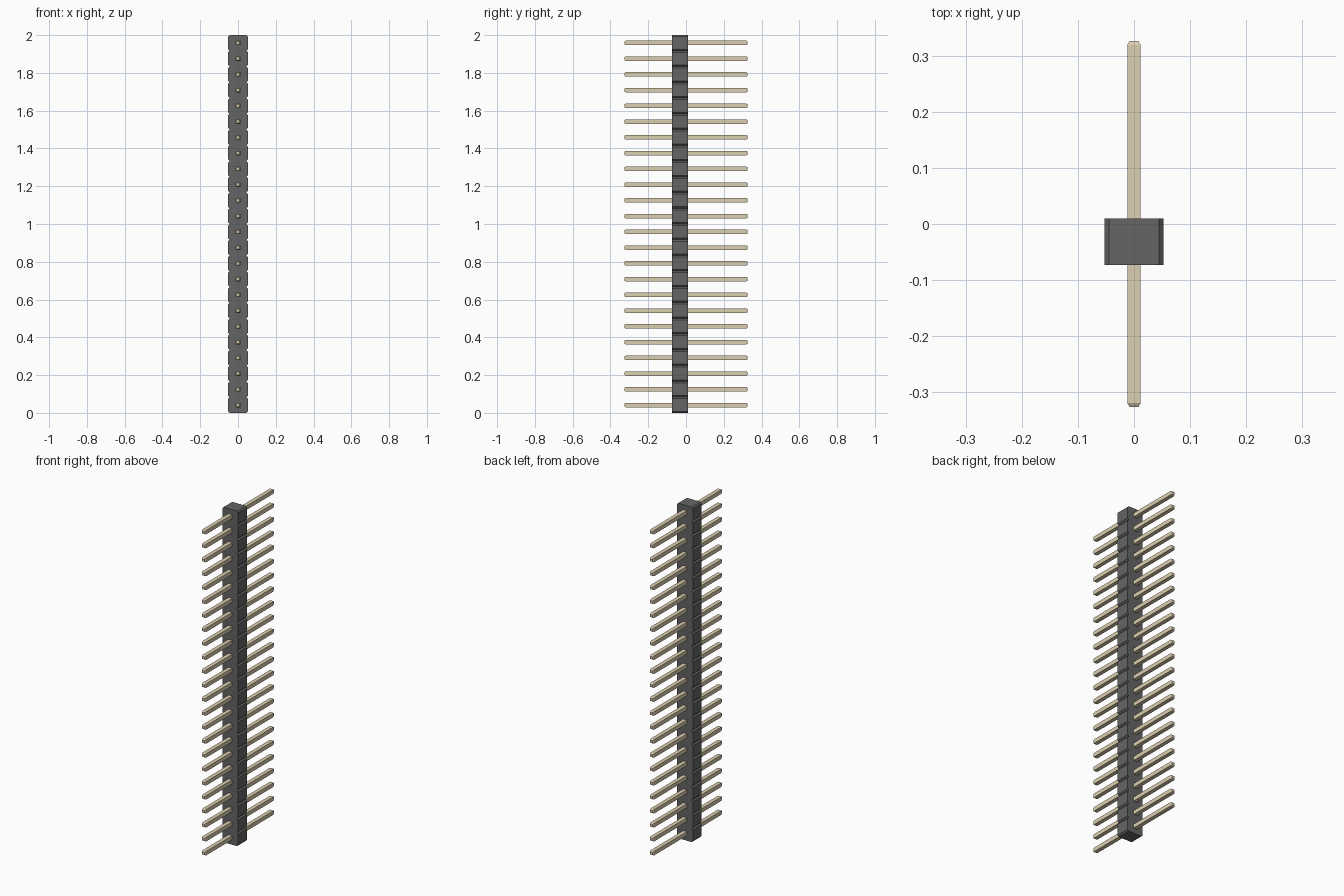
import bpy, bmesh

if "Cube" in bpy.data.objects:
    bpy.data.objects.remove(bpy.data.objects["Cube"])

COUNT = 24
PITCH = 2.0 / COUNT


def material(name, color):
    mat = bpy.data.materials.new(name)
    mat.diffuse_color = color
    mat.use_nodes = True
    mat.node_tree.nodes["Principled BSDF"].inputs["Base Color"].default_value = mat.diffuse_color
    return mat


def loft(name, sections, mat):
    """Skin matching (x, z) outlines placed at successive y positions and cap both ends."""
    bm = bmesh.new()
    rings = [[bm.verts.new((x, y, z)) for x, z in outline] for y, outline in sections]
    n = len(rings[0])
    for a, b in zip(rings, rings[1:]):
        for i in range(n):
            j = (i + 1) % n
            bm.faces.new((a[i], a[j], b[j], b[i]))
    bm.faces.new(rings[0])
    bm.faces.new(rings[-1])
    bmesh.ops.recalc_face_normals(bm, faces=bm.faces)
    mesh = bpy.data.meshes.new(name)
    bm.to_mesh(mesh)
    bm.free()
    mesh.materials.append(mat)
    obj = bpy.data.objects.new(name, mesh)
    bpy.context.collection.objects.link(obj)
    return obj


def square(h):
    return [(-h, -h), (h, -h), (h, h), (-h, h)]


plastic = material("dark_plastic", (0.13, 0.13, 0.13, 1))
metal = material("pale_gold", (0.72, 0.63, 0.44, 1))

# Housing: one strip with a V notch between neighbouring cells
W, C = 0.0525, 0.008
right = []
for k in range(COUNT):
    z0, z1 = k * PITCH, (k + 1) * PITCH
    right += [(W - C, z0), (W, z0 + C), (W, z1 - C)]
right.append((W - C, 2.0))
outline = right + [(-x, z) for x, z in reversed(right)]
loft("housing", [(-0.073, outline), (0.01, outline)], plastic)

# Pins: square wire with tapered tips, passing through the housing
H, TIP, L, T = 0.012, 0.008, 0.326, 0.007
first = loft("pin_01", [(-L, square(TIP)), (-L + T, square(H)),
                        (L - T, square(H)), (L, square(TIP))], metal)
first.location.z = PITCH / 2
for k in range(1, COUNT):
    pin = first.copy()
    pin.name = f"pin_{k + 1:02d}"
    pin.location.z = PITCH * (k + 0.5)
    bpy.context.collection.objects.link(pin)
